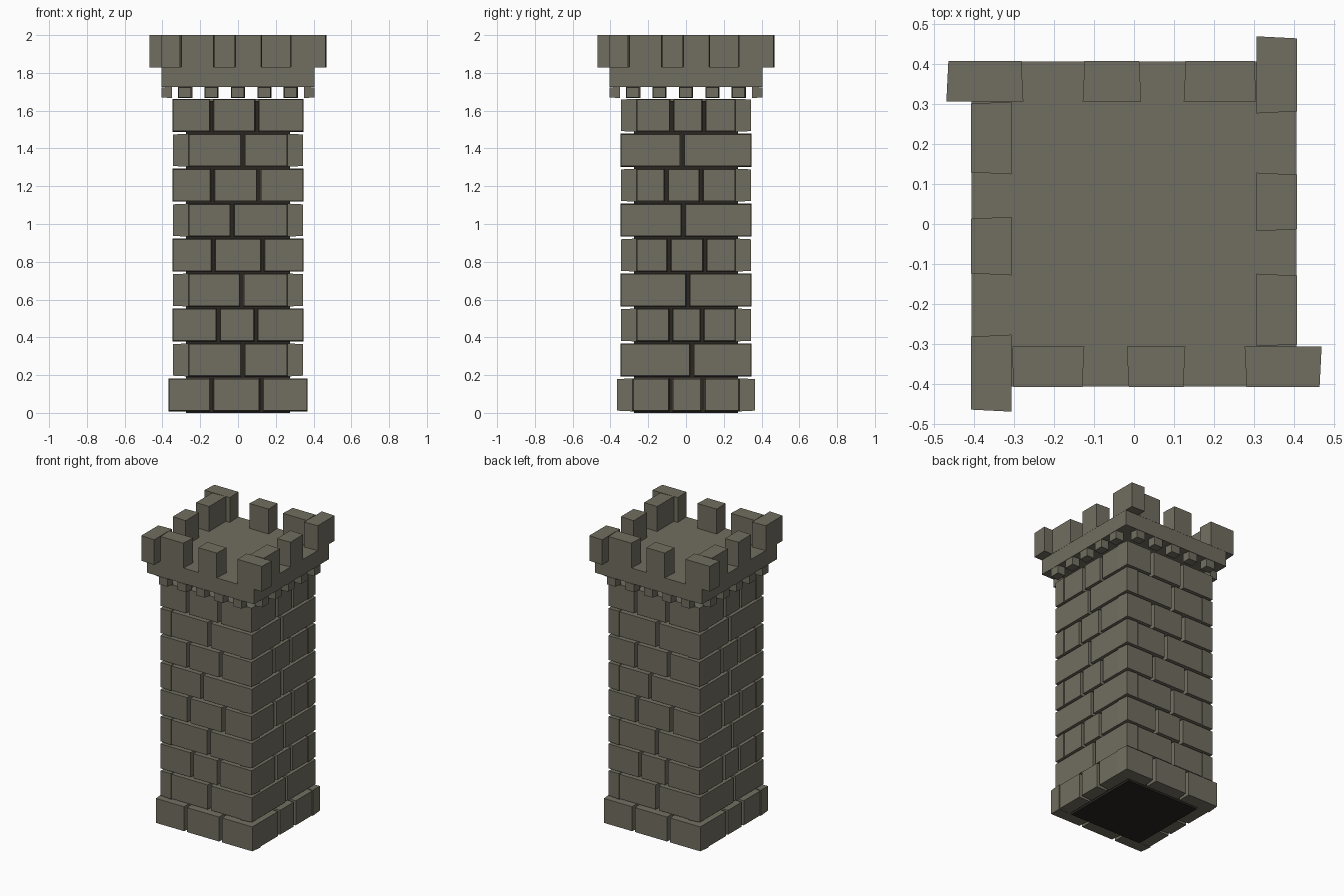
import bpy, bmesh, math
from mathutils import Matrix, Vector

if "Cube" in bpy.data.objects:
    bpy.data.objects.remove(bpy.data.objects["Cube"])


def material(name, rgb):
    m = bpy.data.materials.new(name)
    m.diffuse_color = (*rgb, 1)
    m.use_nodes = True
    m.node_tree.nodes["Principled BSDF"].inputs["Base Color"].default_value = m.diffuse_color
    return m


STONE = material("grey_stone", (0.165, 0.155, 0.117))
MORTAR = material("dark_mortar", (0.024, 0.019, 0.015))


def block(bm, side, u0, u1, d0, d1, z0, z1, t):
    """Block on one tower side: u along the wall, d outward, outer face inset by t."""
    rot = Matrix.Rotation(side * math.pi / 2, 3, 'Z')
    v = []
    for d, i in ((d0, 0), (d1, t)):
        for u, z in ((u0 + i, z0 + i), (u1 - i, z0 + i), (u1 - i, z1 - i), (u0 + i, z1 - i)):
            v.append(bm.verts.new(rot @ Vector((u, -d, z))))
    for f in ((3, 2, 1, 0), (4, 5, 6, 7), (0, 1, 5, 4), (1, 2, 6, 5), (2, 3, 7, 6), (3, 0, 4, 7)):
        bm.faces.new([v[k] for k in f])


def finish(bm, name, mat):
    bmesh.ops.recalc_face_normals(bm, faces=bm.faces)
    me = bpy.data.meshes.new(name)
    bm.to_mesh(me)
    bm.free()
    me.materials.append(mat)
    ob = bpy.data.objects.new(name, me)
    bpy.context.collection.objects.link(ob)


def box(name, half, z0, z1, mat):
    bm = bmesh.new()
    block(bm, 0, -half, half, -half, half, z0, z1, 0)
    finish(bm, name, mat)


# Mortar core and the platform slab
box("mortar_core", 0.275, 0.0, 1.65, MORTAR)
box("platform", 0.405, 1.725, 1.83, STONE)

# Brick courses: joint positions for front/back and for left/right walls
FRONT = [(-.14, .124), (.025,), (-.105, .095), (.02,), (-.13, .13),
         (-.03,), (-.135, .11), (.025,), (-.14, .1)]
RIGHT = [(-.08, .09), (.03,), (-.08, .085), (.01,), (-.09, .1),
         (-.015,), (-.105, .08), (-.02,), (-.075, .095)]
GAP = 0.008
bm = bmesh.new()
for row in range(9):
    z = 0.008 + 0.185 * row
    outer = 0.365 if row == 0 else 0.345
    inner = outer - 0.083
    for side in range(4):
        joints = (FRONT, RIGHT)[side % 2][row]
        # Walls take turns to run through the corner
        half = outer + 0.003 if (side + row) % 2 == 0 else inner + 0.001
        ends = [-half - GAP, *joints, half + GAP]
        for a, b in zip(ends, ends[1:]):
            block(bm, side, a + GAP, b - GAP, inner, outer, z, z + 0.175, 0.004)
finish(bm, "wall_bricks", STONE)

# Small corbels under the platform edge
bm = bmesh.new()
for side in range(4):
    for k in range(-2, 3):
        c = k * 0.14 - 0.002
        block(bm, side, c - 0.036, c + 0.036, 0.35, 0.405, 1.667, 1.726, 0.003)
finish(bm, "corbels", STONE)

# Merlons set in a pinwheel, one overhanging each corner
bm = bmesh.new()
for side in range(4):
    for a, b in ((-0.305, -0.124), (-0.018, 0.128), (0.276, 0.468)):
        block(bm, side, a, b, 0.306, 0.406, 1.828, 2.0, 0.0)
        # Narrow the outer face along the wall only
        bm.verts.ensure_lookup_table()
        rot = Matrix.Rotation(side * math.pi / 2, 3, 'Z')
        for i, v in enumerate(bm.verts[-4:]):
            v.co += rot @ Vector((0.005 if i in (0, 3) else -0.005, 0, 0))
finish(bm, "merlons", STONE)
